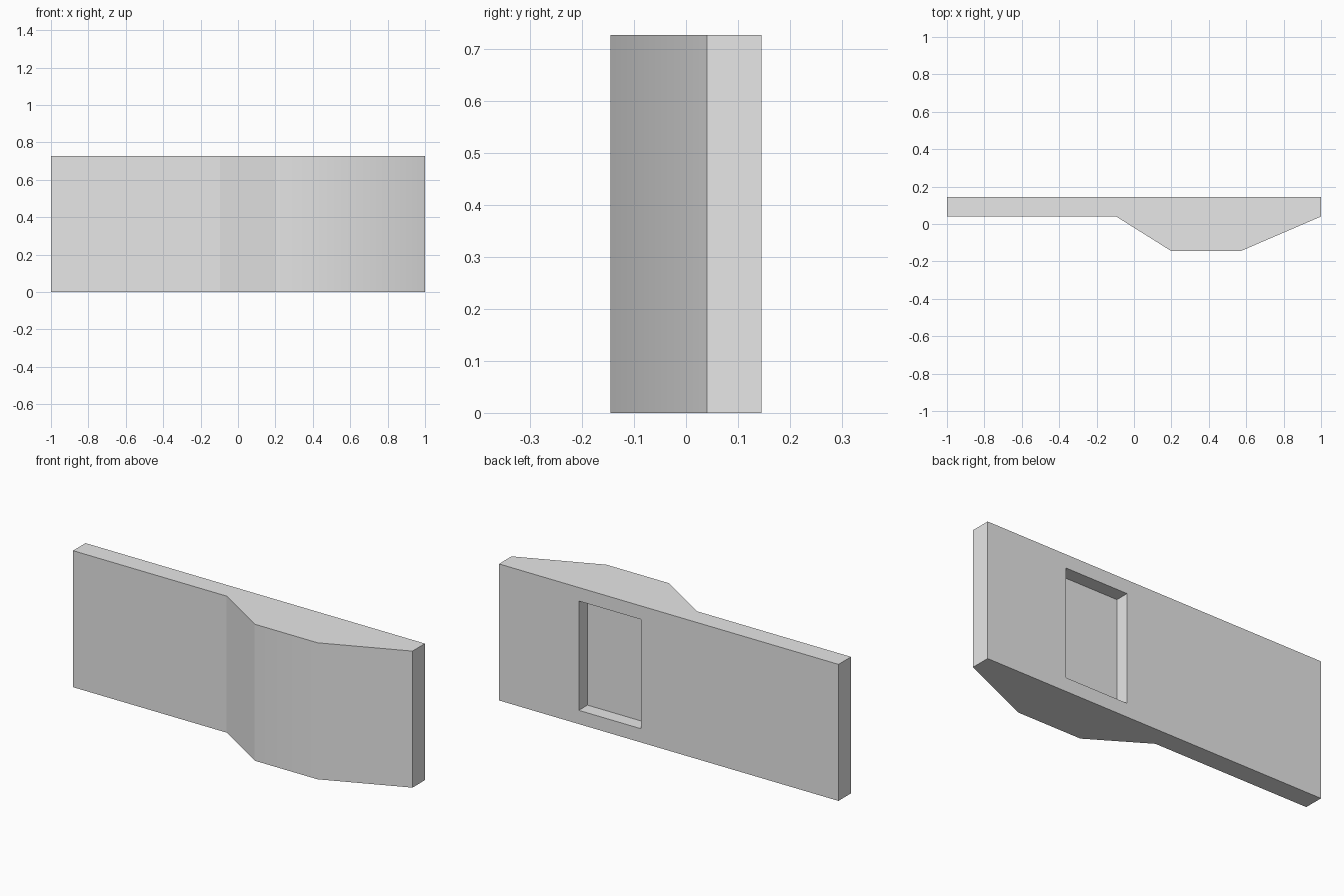
import bpy, bmesh, math
from mathutils import Vector

cube = bpy.data.objects.get("Cube")
if cube:
    bpy.data.objects.remove(cube, do_unlink=True)

HEIGHT = 0.727
BACK = 0.145
RECESS_DEPTH = 0.073

grey = bpy.data.materials.new("light grey")
grey.use_nodes = True
colour = (0.8, 0.8, 0.8, 1)
grey.diffuse_color = colour
grey.node_tree.nodes["Principled BSDF"].inputs["Base Color"].default_value = colour


def prism(name, outline, z0, z1):
    """Extrude a plan outline upward from z0 to z1."""
    bm = bmesh.new()
    face = bm.faces.new([bm.verts.new((x, y, z0)) for x, y in outline])
    side = bmesh.ops.extrude_face_region(bm, geom=[face])["geom"]
    verts = [v for v in side if isinstance(v, bmesh.types.BMVert)]
    bmesh.ops.translate(bm, verts=verts, vec=Vector((0, 0, z1 - z0)))
    bmesh.ops.recalc_face_normals(bm, faces=bm.faces)
    mesh = bpy.data.meshes.new(name)
    bm.to_mesh(mesh)
    bm.free()
    mesh.materials.append(grey)
    obj = bpy.data.objects.new(name, mesh)
    bpy.context.collection.objects.link(obj)
    return obj


# Thin panel with a raised, sloped bulge on its front
panel = prism("panel", [(-1, BACK), (-1, 0.04), (-0.095, 0.04), (0.2, -BACK),
                        (0.57, -BACK), (1, 0.04), (1, BACK)], 0, HEIGHT)

# Rectangular pocket in the back
left, right, floor = 0.53, 0.163, BACK - RECESS_DEPTH
cutter = prism("recess_cutter", [(right, floor), (left, floor),
                                 (left, BACK + 0.1), (right, BACK + 0.1)],
               0.073, HEIGHT - 0.072)
cutter.hide_render = True
cutter.hide_set(True)

cut = panel.modifiers.new("recess", 'BOOLEAN')
cut.operation = 'DIFFERENCE'
cut.solver = 'EXACT'
cut.object = cutter

# Apply the cut, then soften only the shallow front bend
bpy.ops.object.select_all(action='DESELECT')
panel.select_set(True)
bpy.context.view_layer.objects.active = panel
bpy.ops.object.modifier_apply(modifier=cut.name)
bpy.data.objects.remove(cutter, do_unlink=True)
bpy.ops.object.shade_smooth_by_angle(angle=math.radians(30))
